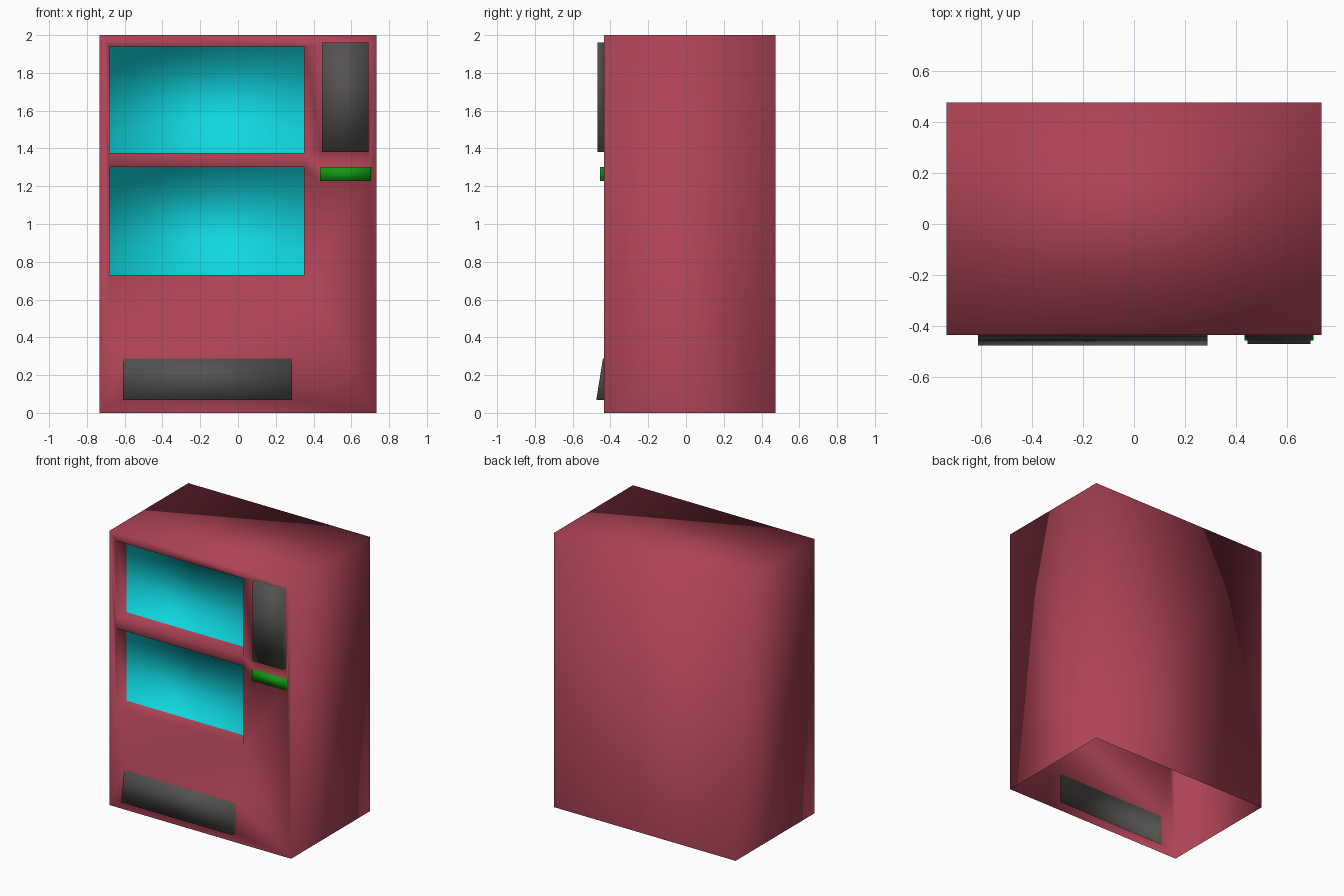
import bpy, bmesh
from mathutils import Vector

if "Cube" in bpy.data.objects:
    bpy.data.objects.remove(bpy.data.objects["Cube"])

FRONT, BACK = -0.435, 0.475


def material(name, rgb):
    m = bpy.data.materials.new(name)
    m.diffuse_color = (*rgb, 1)
    m.use_nodes = True
    m.node_tree.nodes["Principled BSDF"].inputs["Base Color"].default_value = m.diffuse_color
    return m


mats = [material("red paint", (0.42, 0.056, 0.091)),
        material("cyan glass", (0.005, 0.68, 0.74)),
        material("dark grey", (0.088, 0.083, 0.079)),
        material("green", (0.006, 0.31, 0.006))]
RED, CYAN, GREY, GREEN = range(4)

bm = bmesh.new()


def rect(x0, x1, z0, z1, y_low, y_high):
    """Four corners, counter-clockwise seen from the front."""
    return [bm.verts.new(p) for p in ((x0, y_low, z0), (x1, y_low, z0),
                                      (x1, y_high, z1), (x0, y_high, z1))]


def loop_edges(vs):
    return [bm.edges.new((vs[i], vs[(i + 1) % 4])) for i in range(4)]


def face(vs, mat):
    f = bm.faces.new(vs)
    f.material_index = mat
    return f


# Front panels: x0, x1, z0, z1, lower y, upper y, plate colour, side colour
panels = [
    (-0.68, 0.35, 1.375, 1.94, -0.315, -0.315, CYAN, RED),     # upper window
    (-0.68, 0.35, 0.73, 1.303, -0.315, -0.315, CYAN, RED),     # lower window
    (0.445, 0.69, 1.38, 1.96, -0.469, -0.469, GREY, GREY),     # control panel
    (0.433, 0.703, 1.227, 1.303, -0.455, -0.455, GREEN, GREEN),  # note slot
    (-0.61, 0.287, 0.068, 0.287, -0.475, -0.44, GREY, GREY),   # delivery flap
]

# Front wall with a hole for every panel
outer = rect(-0.733, 0.733, 0, 2, FRONT, FRONT)
edges = loop_edges(outer)
openings = []
for p in panels:
    hole = rect(*p[:4], FRONT, FRONT)
    edges += loop_edges(hole)
    openings.append(hole)
bmesh.ops.triangle_fill(bm, use_beauty=True, use_dissolve=False,
                        edges=edges, normal=Vector((0, -1, 0)))
for f in bm.faces:
    f.normal_update()
    f.material_index = RED
    if f.normal.y > 0:
        f.normal_flip()

# Recessed windows and raised panels
for p, o in zip(panels, openings):
    plate = rect(*p[:6])
    for i in range(4):
        j = (i + 1) % 4
        face((o[i], o[j], plate[j], plate[i]), p[7])
    face(plate, p[6])

# Cabinet sides, top and back; the underside is open
back = rect(-0.733, 0.733, 0, 2, BACK, BACK)
for i in (1, 2, 3):
    j = (i + 1) % 4
    face((outer[j], outer[i], back[i], back[j]), RED)
face(back[::-1], RED)

for f in bm.faces:
    f.smooth = True

mesh = bpy.data.meshes.new("vending_cabinet")
bm.to_mesh(mesh)
bm.free()
for m in mats:
    mesh.materials.append(m)
cabinet = bpy.data.objects.new("vending_cabinet", mesh)
bpy.context.collection.objects.link(cabinet)
